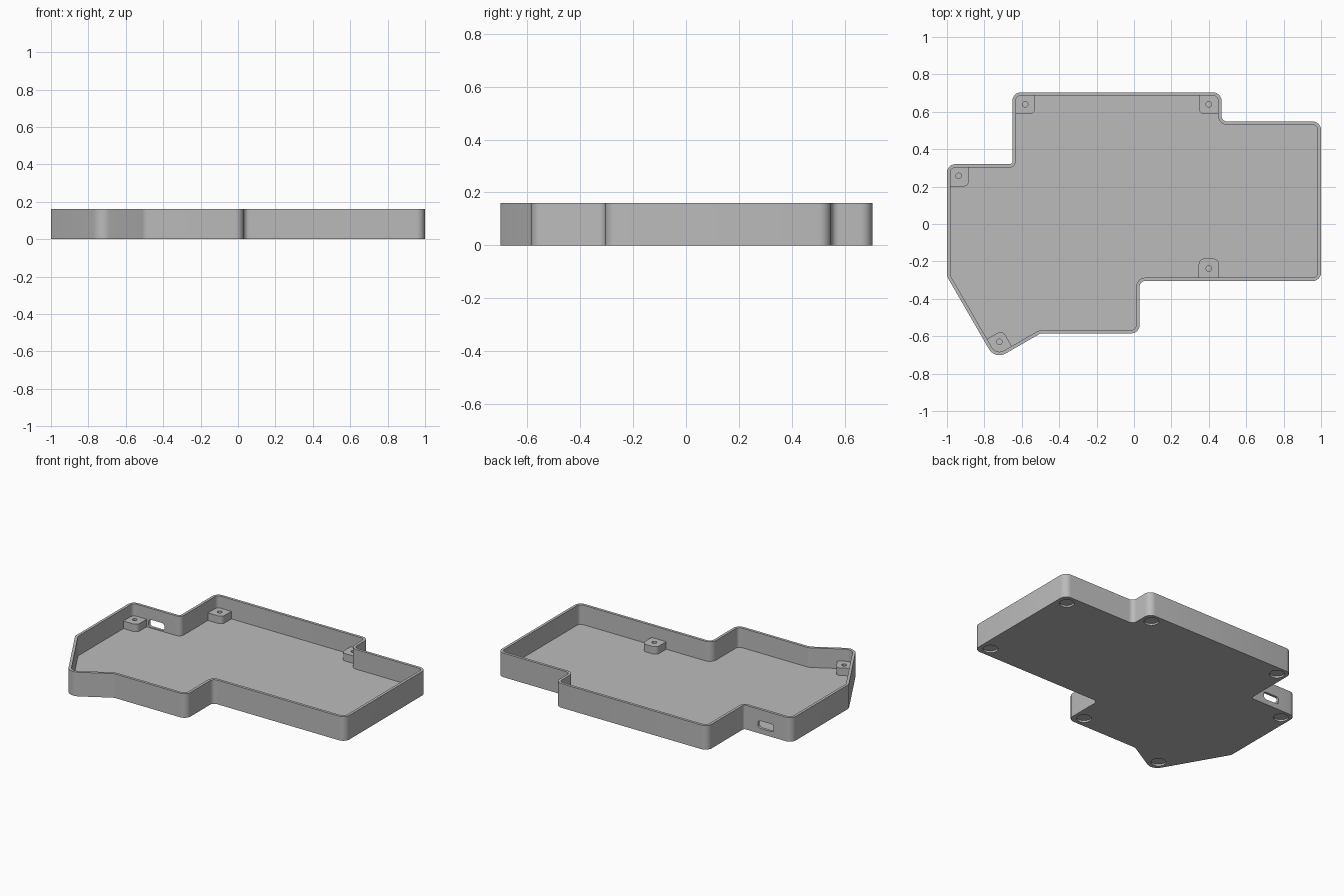
import bpy, bmesh, math
from mathutils import Vector, Matrix

if "Cube" in bpy.data.objects:
    bpy.data.objects.remove(bpy.data.objects["Cube"])

HEIGHT, FLOOR, WALL, BOSS_TOP = 0.16, 0.03, 0.018, 0.08

grey = bpy.data.materials.new("plain grey")
grey.diffuse_color = (0.5, 0.5, 0.5, 1)
grey.use_nodes = True
grey.node_tree.nodes["Principled BSDF"].inputs["Base Color"].default_value = grey.diffuse_color

# Case outline, counter-clockwise: x, y, corner radius
OUTLINE = [(-1, .32, .045), (-1, -.28, .05), (-.743, -.725, .065), (-.5, -.585, .05),
           (.03, -.585, .045), (.03, -.305, .03), (1, -.305, .045), (1, .548, .045),
           (.468, .548, .03), (.468, .704, .045), (-.65, .704, .045), (-.65, .32, .015)]


def corner_dirs(pts, i):
    p = Vector(pts[i][:2])
    a = (p - Vector(pts[i - 1][:2])).normalized()
    b = (Vector(pts[(i + 1) % len(pts)][:2]) - p).normalized()
    return p, a, b


def inset(pts, t):
    """Offset a counter-clockwise outline inward, adjusting the radii."""
    out = []
    for i in range(len(pts)):
        p, a, b = corner_dirs(pts, i)
        na, nb = Vector((-a.y, a.x)), Vector((-b.y, b.x))
        p = p + (na + nb) * t / (1 + na.dot(nb))
        r = pts[i][2] + (-t if a.cross(b) > 0 else t)
        out.append((p.x, p.y, r))
    return out


def rounded(pts, seg=6):
    """Replace each corner with a fillet arc."""
    out = []
    for i in range(len(pts)):
        p, a, b = corner_dirs(pts, i)
        r = pts[i][2]
        if r <= 0:
            out.append(p)
            continue
        turn = a.angle_signed(b) * -1
        side = 1 if turn > 0 else -1
        start = p - a * r * math.tan(abs(turn) / 2)
        centre = start + Vector((-a.y, a.x)) * r * side
        for k in range(seg + 1):
            out.append(centre + Matrix.Rotation(turn * k / seg, 2) @ (start - centre))
    return out


def stack(name, rings, matrix=Matrix()):
    """Closed solid through a list of (2D loop, z) rings."""
    bm = bmesh.new()
    loops = [[bm.verts.new((p[0], p[1], z)) for p in loop] for loop, z in rings]
    n = len(loops[0])
    for lo, hi in zip(loops, loops[1:]):
        for i in range(n):
            j = (i + 1) % n
            bm.faces.new((lo[i], lo[j], hi[j], hi[i]))
    bm.faces.new(loops[0][::-1])
    bm.faces.new(loops[-1])
    bm.transform(matrix)
    bmesh.ops.recalc_face_normals(bm, faces=bm.faces)
    mesh = bpy.data.meshes.new(name)
    bm.to_mesh(mesh)
    bm.free()
    mesh.materials.append(grey)
    obj = bpy.data.objects.new(name, mesh)
    bpy.context.collection.objects.link(obj)
    return obj


def circle(x, y, r, n=32):
    return [(x + r * math.cos(k * math.tau / n), y + r * math.sin(k * math.tau / n))
            for k in range(n)]


def cut(obj, cutter):
    mod = obj.modifiers.new("cut", 'BOOLEAN')
    mod.operation, mod.solver, mod.object = 'DIFFERENCE', 'EXACT', cutter
    bpy.context.view_layer.objects.active = obj
    bpy.ops.object.modifier_apply(modifier=mod.name)
    bpy.data.objects.remove(cutter)


def smooth(obj):
    bpy.ops.object.select_all(action='DESELECT')
    obj.select_set(True)
    bpy.context.view_layer.objects.active = obj
    bpy.ops.object.shade_smooth_by_angle(angle=math.radians(30))


# Open tray: floor and wall in one shell
outer, inner = rounded(OUTLINE), rounded(inset(OUTLINE, WALL))
tray = stack("tray", [(outer, 0), (outer, HEIGHT), (inner, HEIGHT), (inner, FLOOR)])

# Cable slot in the rear left wall
sx, sz, hw, hh, sr = -.81, .06, .058, .025, .018
slot = [(sx - hw, sz - hh, sr), (sx + hw, sz - hh, sr), (sx + hw, sz + hh, sr), (sx - hw, sz + hh, sr)]
slot = rounded(slot)
cut(tray, stack("slot_cutter", [(slot, -.36), (slot, -.27)], Matrix.Rotation(math.pi / 2, 4, 'X')))

# Round foot recesses under the floor
for x, y in [(.93, .48), (.93, -.235), (.4, .64), (-.585, .64), (-.04, -.515), (-.94, .255), (-.72, -.63)]:
    ring = circle(x, y, .045)
    cut(tray, stack("recess_cutter", [(ring, -.02), (ring, .012)]))
smooth(tray)

# Screw bosses: hole x, y, rotation, and pad extents (left, right, front, back)
# with radii for front-left, front-right, back-right, back-left corners
BOSSES = [
    ("rear_left", -.582, .64, 0, (.058, .053, .053, .055), (0, .03, 0, .036)),
    ("rear_right", .4, .64, 0, (.053, .059, .053, .055), (.03, 0, .036, 0)),
    ("side_left", -.938, .257, 0, (.053, .056, .056, .054), (0, .03, 0, .036)),
    ("front_right", .4, -.238, 0, (.054, .054, .058, .053), (0, 0, .03, .03)),
    ("front_tip", -.72, -.63, 30, (.06, .046, .062, .046), (.05, 0, .03, 0)),
]
for name, x, y, turn, (l, r, f, b), (r1, r2, r3, r4) in BOSSES:
    pad = rounded([(-l, -f, r1), (r, -f, r2), (r, b, r3), (-l, b, r4)])
    place = Matrix.Translation((x, y, 0)) @ Matrix.Rotation(math.radians(turn), 4, 'Z')
    boss = stack(name + "_boss", [(pad, FLOOR - .005), (pad, BOSS_TOP)], place)
    hole = circle(x, y, .015, 20)
    cut(boss, stack("hole_cutter", [(hole, FLOOR + .005), (hole, BOSS_TOP + .02)]))
    smooth(boss)
